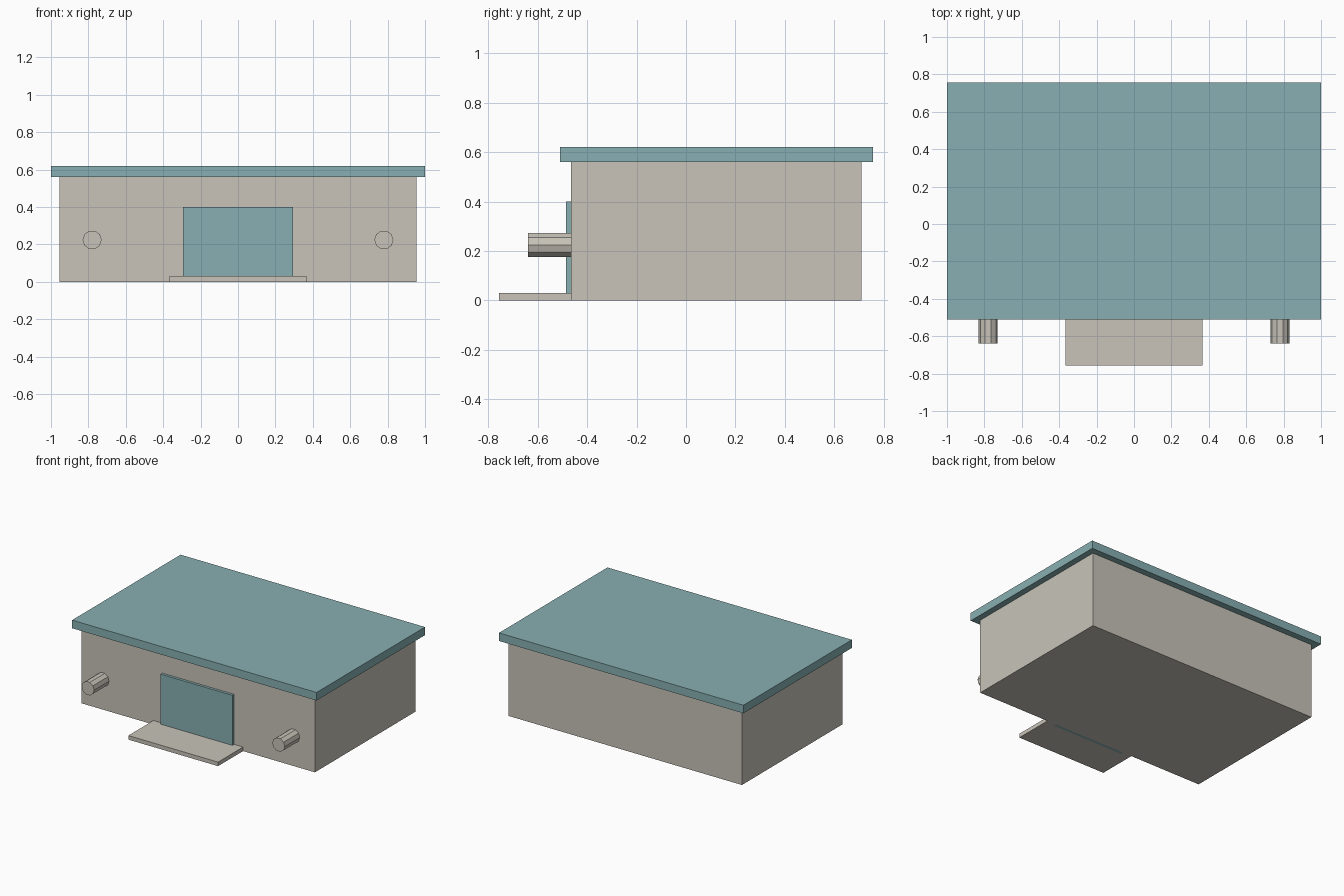
import bpy
import bmesh
from math import radians
from mathutils import Matrix

default = bpy.data.objects.get("Cube")
if default:
    bpy.data.objects.remove(default, do_unlink=True)


def make_material(name, color):
    mat = bpy.data.materials.new(name)
    mat.use_nodes = True
    mat.diffuse_color = color
    mat.node_tree.nodes["Principled BSDF"].inputs["Base Color"].default_value = color
    return mat


beige = make_material("warm beige", (0.58, 0.55, 0.485, 1))
teal = make_material("muted teal", (0.246, 0.429, 0.445, 1))


def add_object(name, bm, mat):
    bmesh.ops.recalc_face_normals(bm, faces=bm.faces)
    mesh = bpy.data.meshes.new(name)
    bm.to_mesh(mesh)
    bm.free()
    mesh.materials.append(mat)
    obj = bpy.data.objects.new(name, mesh)
    bpy.context.collection.objects.link(obj)
    return obj


def box(name, half_width, y, z, mat):
    """Box centred on x = 0, spanning the given y and z ranges."""
    bm = bmesh.new()
    size = (2 * half_width, y[1] - y[0], z[1] - z[0])
    centre = (0, sum(y) / 2, sum(z) / 2)
    bmesh.ops.create_cube(bm, size=1, matrix=Matrix.Translation(centre) @ Matrix.Diagonal((*size, 1)))
    return add_object(name, bm, mat)


def peg(name, x, z, radius, y, mat):
    """Ten-sided rod along y with corners pointing sideways."""
    bm = bmesh.new()
    turn = Matrix.Rotation(radians(90), 4, "X") @ Matrix.Rotation(radians(90), 4, "Z")
    bmesh.ops.create_cone(bm, cap_ends=True, segments=10, radius1=radius, radius2=radius,
                          depth=y[1] - y[0],
                          matrix=Matrix.Translation((x, sum(y) / 2, z)) @ turn)
    return add_object(name, bm, mat)


front = -0.465

# Building body and overhanging flat roof
box("walls", 0.955, (front, 0.71), (0, 0.56), beige)
box("roof", 1.0, (-0.51, 0.757), (0.56, 0.62), teal)

# Entrance
box("door", 0.293, (-0.485, front), (0, 0.4), teal)
box("door_step", 0.367, (-0.757, front), (0, 0.03), beige)

# Rods either side of the entrance
for side, sign in (("left", 1), ("right", -1)):
    peg(side + "_wall_rod", sign * 0.78, 0.224, 0.051, (-0.64, front), beige)
